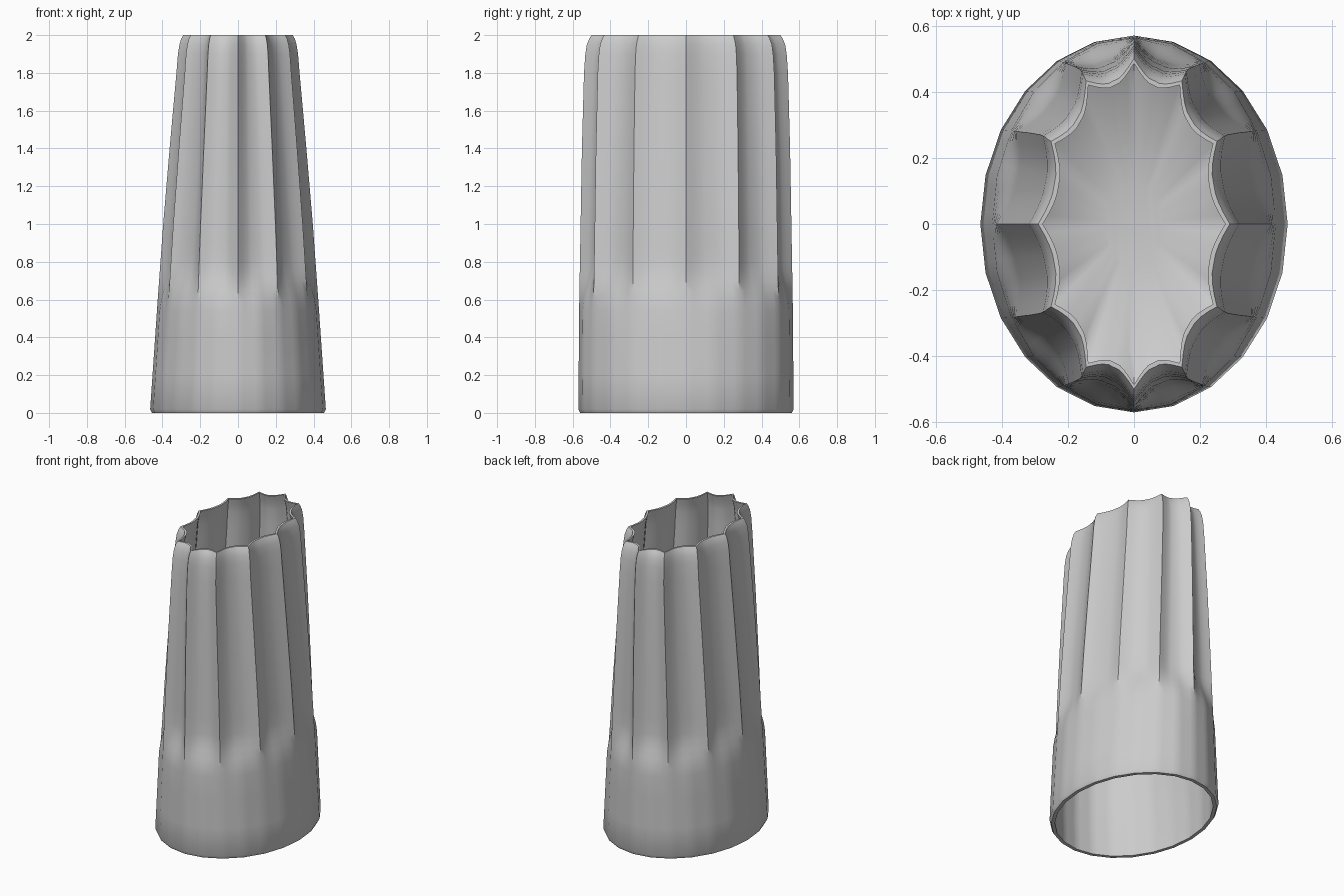
import bpy, bmesh, math

if "Cube" in bpy.data.objects:
    bpy.data.objects.remove(bpy.data.objects["Cube"], do_unlink=True)

FLUTES, SUB = 12, 8
COUNT = FLUTES * SUB

# Half widths of the oval body at each height: (z, x, y)
PROFILE = [(0, .455, .56), (.02, .465, .57), (.6, .425, .565), (1, .396, .558),
           (1.4, .362, .551), (1.8, .326, .54), (1.9, .318, .533),
           (1.95, .31, .525), (1.98, .301, .513), (2, .29, .5)]


def half_widths(z):
    for (z0, x0, y0), (z1, x1, y1) in zip(PROFILE, PROFILE[1:]):
        if z <= z1:
            t = (z - z0) / (z1 - z0)
            return x0 + (x1 - x0) * t, y0 + (y1 - y0) * t
    return PROFILE[-1][1:]


def ring(bm, z, inset=0, scale=1, lift=0):
    """One oval loop, pressed inward between the ridges above the collar."""
    rx, ry = half_widths(z)
    t = min(1, max(0, (z - .54) / .26))
    fade = t * t * (3 - 2 * t)
    verts = []
    for i in range(COUNT):
        a = 2 * math.pi * i / COUNT
        facet = math.radians(15)
        flat = math.cos(facet / 2) / math.cos(a % facet - facet / 2)
        press = math.sin(math.pi * (i % SUB) / SUB) ** .9 * fade * scale
        depth = press * (.036 + .016 * abs(math.sin(a))) + inset
        x = (rx * flat - depth) * scale * math.cos(a)
        y = (ry * flat - depth) * scale * math.sin(a)
        verts.append(bm.verts.new((x, y, z + lift)))
    return verts


bm = bmesh.new()
FLOOR, WALL = 1.2, .022
rings = []
# Bowl-shaped floor, from the middle outward
for k in (.25, .5, .75, .92):
    rings.append(ring(bm, FLOOR, WALL, k, -.12 * (1 - k * k)))
# Inner wall up to the rim
for z in (FLOOR, 1.4, 1.6, 1.8, 1.9, 1.95):
    rings.append(ring(bm, z, WALL))
rings.append(ring(bm, 2, .014))
# Outer wall down to the foot
for z in (2, 1.98, 1.95, 1.9, 1.8, 1.6, 1.4, 1.2, 1, .9, .8, .75, .7, .65,
          .6, .54, .4, .2, .02, 0):
    rings.append(ring(bm, z))
# Lower cavity up to the underside of the floor
for z in (0, .2, .4, .54, .6, .65, .7, .75, .8, 1, FLOOR - .03):
    rings.append(ring(bm, z, WALL))
for k in (.92, .75, .5, .25):
    rings.append(ring(bm, FLOOR - .03, WALL, k, -.12 * (1 - k * k)))

for lower, upper in zip(rings, rings[1:]):
    for i in range(COUNT):
        j = (i + 1) % COUNT
        bm.faces.new((lower[i], lower[j], upper[j], upper[i]))
bm.faces.new(rings[0])
bm.faces.new(rings[-1])
bmesh.ops.recalc_face_normals(bm, faces=bm.faces)

mesh = bpy.data.meshes.new("fluted_sleeve")
bm.to_mesh(mesh)
bm.free()
sleeve = bpy.data.objects.new("fluted_sleeve", mesh)
bpy.context.collection.objects.link(sleeve)

# Single plain grey
grey = bpy.data.materials.new("light_grey")
grey.use_nodes = True
colour = (.6, .6, .6, 1)
grey.diffuse_color = colour
grey.node_tree.nodes["Principled BSDF"].inputs["Base Color"].default_value = colour
mesh.materials.append(grey)

bpy.ops.object.select_all(action="DESELECT")
sleeve.select_set(True)
bpy.context.view_layer.objects.active = sleeve
bpy.ops.object.shade_smooth_by_angle(angle=math.radians(35))
